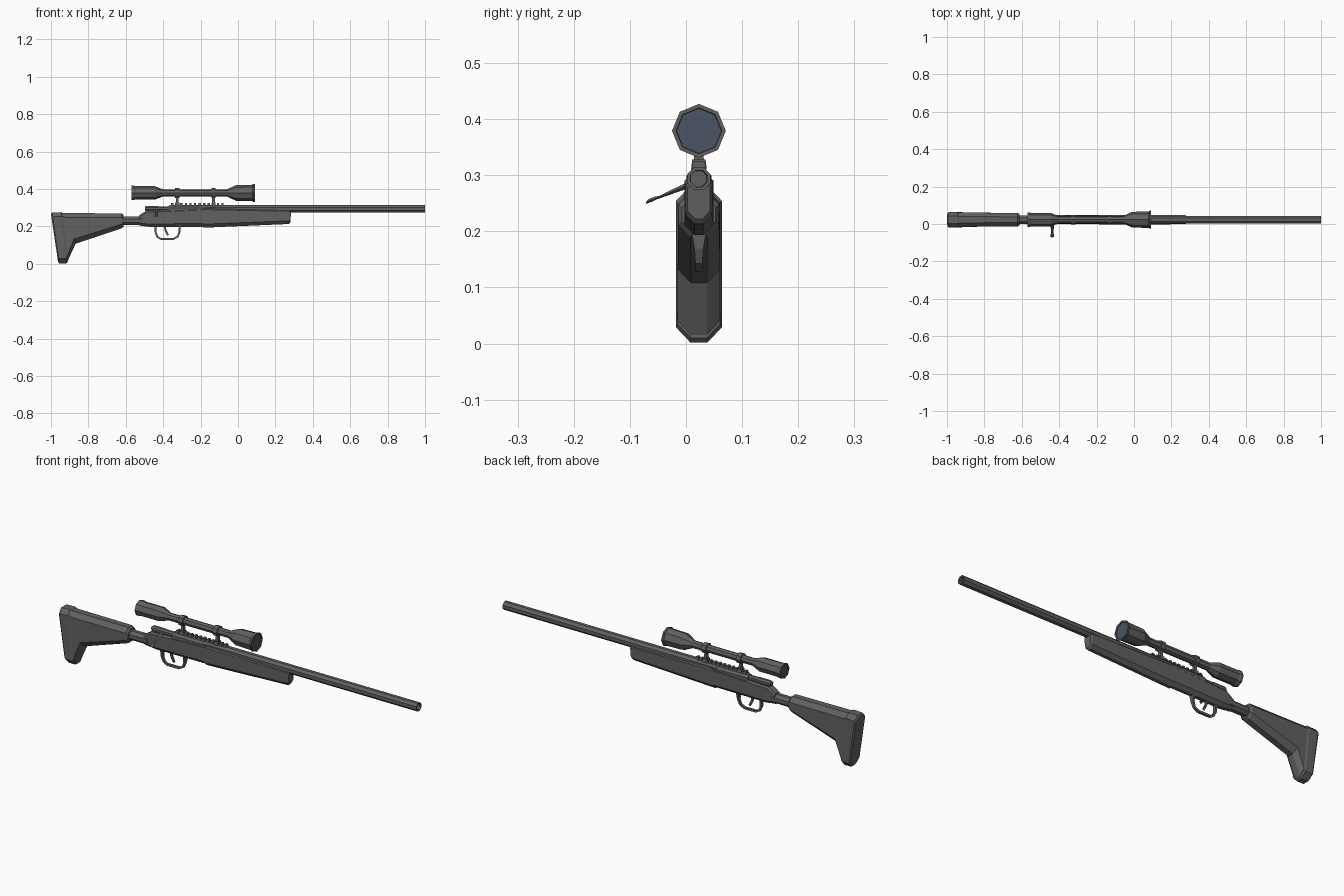
import bpy, bmesh
from math import sin, cos, pi
from mathutils import Vector

if "Cube" in bpy.data.objects:
    bpy.data.objects.remove(bpy.data.objects["Cube"])

CY = 0.023      # centre plane of the rifle
BORE = 0.294    # barrel axis height
SCOPE = 0.379   # scope axis height

# Dark gunmetal and lens glass
metal = bpy.data.materials.new("dark_metal")
metal.diffuse_color = (.12, .12, .117, 1)
metal.use_nodes = True
metal.node_tree.nodes["Principled BSDF"].inputs["Base Color"].default_value = metal.diffuse_color
glass = bpy.data.materials.new("glass")
glass.diffuse_color = (.07, .09, .13, 1)
glass.use_nodes = True
glass.node_tree.nodes["Principled BSDF"].inputs["Base Color"].default_value = glass.diffuse_color


def loft(name, sections, mat=metal):
    """Skin a list of equal-length point loops and cap both ends."""
    bm = bmesh.new()
    loops = [[bm.verts.new(p) for p in s] for s in sections]
    n = len(loops[0])
    for a, b in zip(loops, loops[1:]):
        for i in range(n):
            j = (i + 1) % n
            bm.faces.new((a[i], a[j], b[j], b[i]))
    bm.faces.new(loops[0])
    bm.faces.new(loops[-1])
    bmesh.ops.recalc_face_normals(bm, faces=bm.faces)
    me = bpy.data.meshes.new(name)
    bm.to_mesh(me)
    bm.free()
    ob = bpy.data.objects.new(name, me)
    bpy.context.collection.objects.link(ob)
    me.materials.append(mat)
    return ob


def lathe(name, profile, z, n=8, phase=0.0, mat=metal):
    """Faceted turned part along x from (x, radius) pairs."""
    angles = [phase + 2 * pi * i / n for i in range(n)]
    return loft(name, [[(x, CY + r * cos(a), z + r * sin(a)) for a in angles]
                       for x, r in profile], mat)


def chamfered(xt, zt, xb, zb, hw, ct, cb):
    """Slanted cross-section with chamfered top (ct) and bottom (cb) corners."""
    h = zt - zb

    def pt(y, z):
        t = (z - zb) / h
        return (xb + (xt - xb) * t, CY + y, z)
    right = [(hw - cb * 0.95, zb), (hw, zb + cb), (hw, zt - ct), (hw - ct * 0.95, zt)]
    return [pt(y, z) for y, z in right] + [pt(-y, z) for y, z in reversed(right)]


def box(name, x0, x1, hw, z0, z1, hw_top=None):
    ht = hw if hw_top is None else hw_top
    return loft(name, [[(x, CY - hw, z0), (x, CY + hw, z0), (x, CY + ht, z1),
                        (x, CY - ht, z1)] for x in (x0, x1)])


def strap(name, path, t):
    """Flat strip in the xz plane; path holds (x, z, half width)."""
    secs = []
    for i, (x, z, w) in enumerate(path):
        a, b = path[max(i - 1, 0)], path[min(i + 1, len(path) - 1)]
        d = Vector((b[0] - a[0], b[1] - a[1])).normalized()
        nx, nz = -d.y * t / 2, d.x * t / 2
        secs.append([(x + nx, CY - w, z + nz), (x + nx, CY + w, z + nz),
                     (x - nx, CY + w, z - nz), (x - nx, CY - w, z - nz)])
    return loft(name, secs)


# Butt pad and shoulder stock
loft("butt_pad", [
    chamfered(-1.0, .266, -.962, .010, .036, .020, .024),
    chamfered(-.994, .274, -.955, .002, .041, .022, .027),
    chamfered(-.945, .276, -.918, .002, .041, .022, .027),
    chamfered(-.938, .272, -.910, .010, .038, .022, .025)])
loft("stock", [
    chamfered(-.942, .272, -.912, .012, .038, .022, .025),
    chamfered(-.925, .271, -.868, .108, .038, .022, .025),
    chamfered(-.622, .270, -.622, .190, .036, .022, .022),
    chamfered(-.612, .262, -.612, .198, .030, .020, .020)])
lathe("stock_tube", [(-.64, .025), (-.51, .025)], .231, phase=pi / 8)

# Chassis and fore-end
loft("chassis", [
    chamfered(-.530, .258, -.530, .205, .021, .008, .012),
    chamfered(-.490, .284, -.470, .197, .024, .008, .016),
    chamfered(-.180, .296, -.180, .198, .024, .008, .018)])
loft("fore_end", [
    chamfered(-.188, .296, -.188, .193, .026, .006, .019),
    chamfered(.272, .287, .272, .213, .024, .006, .017),
    chamfered(.284, .282, .280, .222, .020, .005, .014)])

# Barrel with bore, action and bolt
lathe("barrel", [(-.2, .022), (1.0, .022), (1.0, .016), (.97, .015)], BORE, phase=pi / 8)
lathe("action", [(-.375, .021), (-.365, .024), (-.18, .024), (-.165, .022)],
      .290, phase=pi / 8)
lathe("bolt", [(-.498, .010), (-.49, .015), (-.43, .015), (-.425, .013), (-.36, .013)],
      .295, phase=pi / 8)
box("action_tang", -.47, -.36, .017, .26, .288)

# Bolt handle: tapered arm swept out to the side, thick at the root
handle = []
for y, z, r in ((.018, .290, .011), (.000, .281, .010), (-.050, .260, .006),
                (-.056, .258, .009), (-.068, .2535, .009), (-.071, .252, .005)):
    h = r * (.9 if y > -.04 else .6)
    handle.append([(-.437 + r * cos(k * pi / 3), y + .42 * h * sin(k * pi / 3),
                    z + .9 * h * sin(k * pi / 3)) for k in range(6)])
loft("bolt_handle", handle)

# Trigger and guard
strap("trigger_guard", [(-.442, .205, .011), (-.440, .165, .007), (-.430, .143, .006),
                        (-.412, .133, .006), (-.345, .133, .006), (-.322, .146, .006),
                        (-.313, .170, .008), (-.311, .205, .014)], .010)
strap("trigger", [(-.392, .205, .005), (-.388, .180, .005), (-.378, .160, .004),
                  (-.374, .153, .003)], .010)

# Rail with repeated teeth
box("rail", -.362, -.082, .013, .300, .315, .011)
for i in range(12):
    x = -.358 + i * .0245
    box("rail_tooth", x, x + .012, .013, .314, .324, .010)

# Scope body, recessed at both ends
lathe("scope", [(-.562, .033), (-.570, .034), (-.570, .039), (-.557, .039), (-.552, .036),
                (-.445, .036), (-.400, .019), (-.060, .019), (-.010, .042),
                (.078, .044), (.082, .048), (.090, .048), (.090, .041), (.084, .040)], SCOPE)

# Lenses
lathe("front_lens", [(.083, .040), (.086, .040)], SCOPE, mat=glass)
lathe("rear_lens", [(-.566, .033), (-.561, .033)], SCOPE, mat=glass)

# Scope rings and posts
for x in (-.325, -.131):
    lathe("scope_ring", [(x - .012, .026), (x + .012, .026)], SCOPE)
    box("ring_post", x - .007, x + .007, .009, .322, .362, .007)
    box("ring_clamp", x - .012, x + .012, .014, .310, .328, .012)
